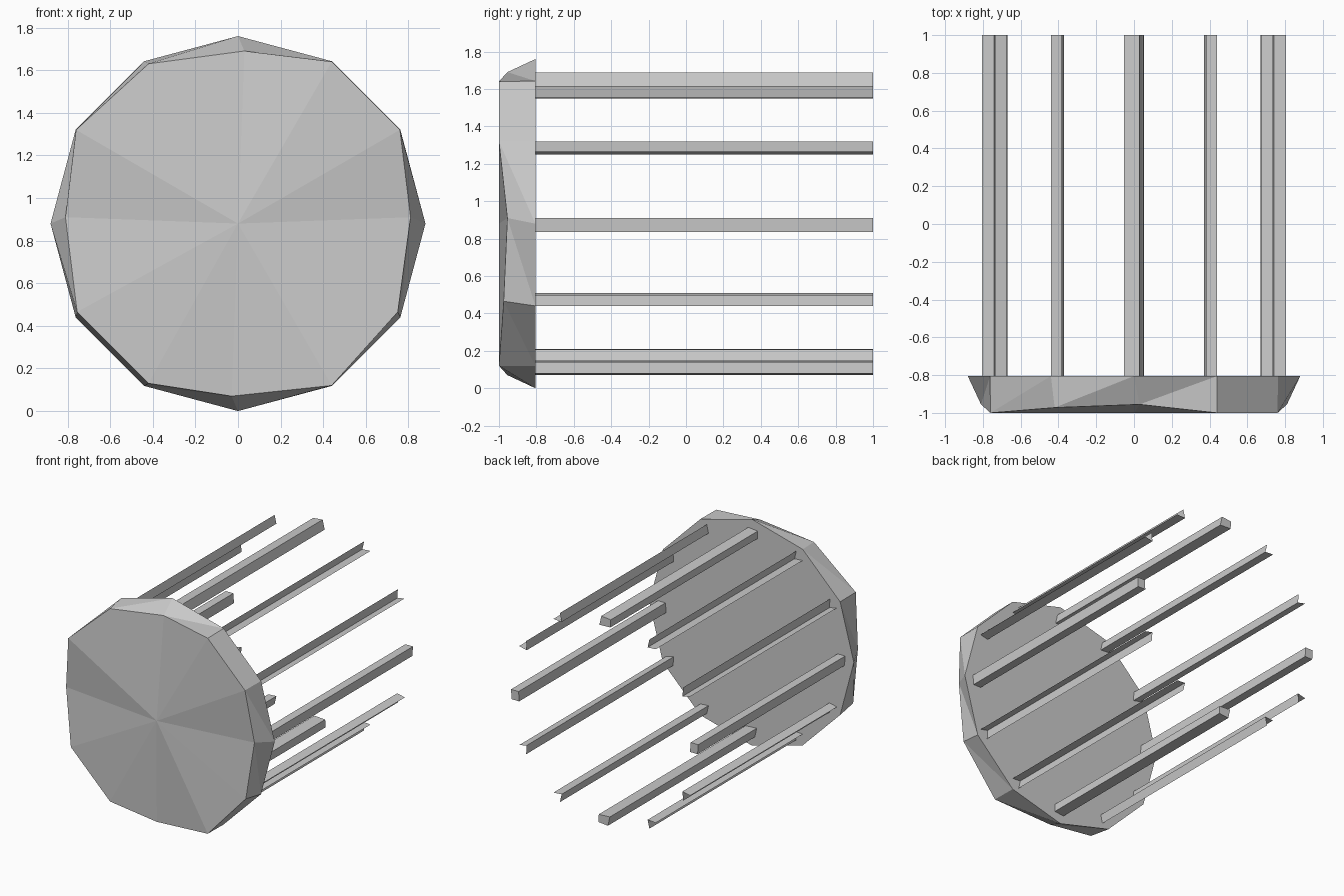
import bpy, bmesh, math

if "Cube" in bpy.data.objects:
    bpy.data.objects.remove(bpy.data.objects["Cube"])

CZ = 0.88      # height of the axis
BACK = -0.805  # rear plane of the cap


def finish(name, bm):
    bmesh.ops.recalc_face_normals(bm, faces=bm.faces[:])
    me = bpy.data.meshes.new(name)
    bm.to_mesh(me)
    bm.free()
    ob = bpy.data.objects.new(name, me)
    bpy.context.collection.objects.link(ob)
    return ob


def bar(name, pts, closed):
    """Run an x/z section (relative to the axis) from the cap to the free end."""
    bm = bmesh.new()
    a, b = [[bm.verts.new((x, y, z + CZ)) for x, z in pts] for y in (BACK, 1.0)]
    n = len(pts)
    for i in range(n if closed else n - 1):
        j = (i + 1) % n
        bm.faces.new((a[i], a[j], b[j], b[i]))
    if closed:
        bm.faces.new(a)
        bm.faces.new(b)
    return finish(name, bm)


# Cap: regular twelve-sided rear rim, roughly chipped front rim, fan front
front = [(0.81, -0.955, 0.03), (0.76, -1, 0.44), (0.44, -1, 0.76),
         (0.03, -0.955, 0.81), (-0.42, -0.972, 0.75), (-0.76, -1, 0.44),
         (-0.81, -0.955, 0.03), (-0.755, -0.975, -0.415), (-0.42, -0.972, -0.75),
         (-0.03, -0.955, -0.81), (0.44, -1, -0.76), (0.75, -0.975, -0.415)]
bm = bmesh.new()
rear = [bm.verts.new((0.88 * math.cos(i * math.pi / 6), BACK,
                      CZ + 0.88 * math.sin(i * math.pi / 6))) for i in range(12)]
rim = [bm.verts.new((x, y, z + CZ)) for x, y, z in front]
hub = bm.verts.new((0, -1, CZ))
bm.faces.new(rear)
for i in range(12):
    j = (i + 1) % 12
    bm.faces.new((rim[i], rim[j], hub))
    bm.faces.new((rear[i], rear[j], rim[j]))
    bm.faces.new((rear[i], rim[j], rim[i]))
finish("cap", bm)

# Angle bars: open V sections mirrored into all four quadrants
steep = [(0.385, 0.735), (0.37, 0.67), (0.44, 0.675)]
for sx in (1, -1):
    for sz in (1, -1):
        bar("angle_bar", [(sx * x, sz * z) for x, z in steep], False)
        bar("angle_bar", [(sx * z, sz * x) for x, z in steep], False)

# Box bars on the four axes
top = [(-0.05, 0.74), (-0.053, 0.80), (0.028, 0.808), (0.045, 0.735)]
side = [(0.735, -0.045), (0.80, -0.045), (0.805, 0.03), (0.74, 0.03)]
for s in (1, -1):
    bar("box_bar", [(s * x, s * z) for x, z in top], True)
    bar("box_bar", [(s * x, z) for x, z in side], True)
